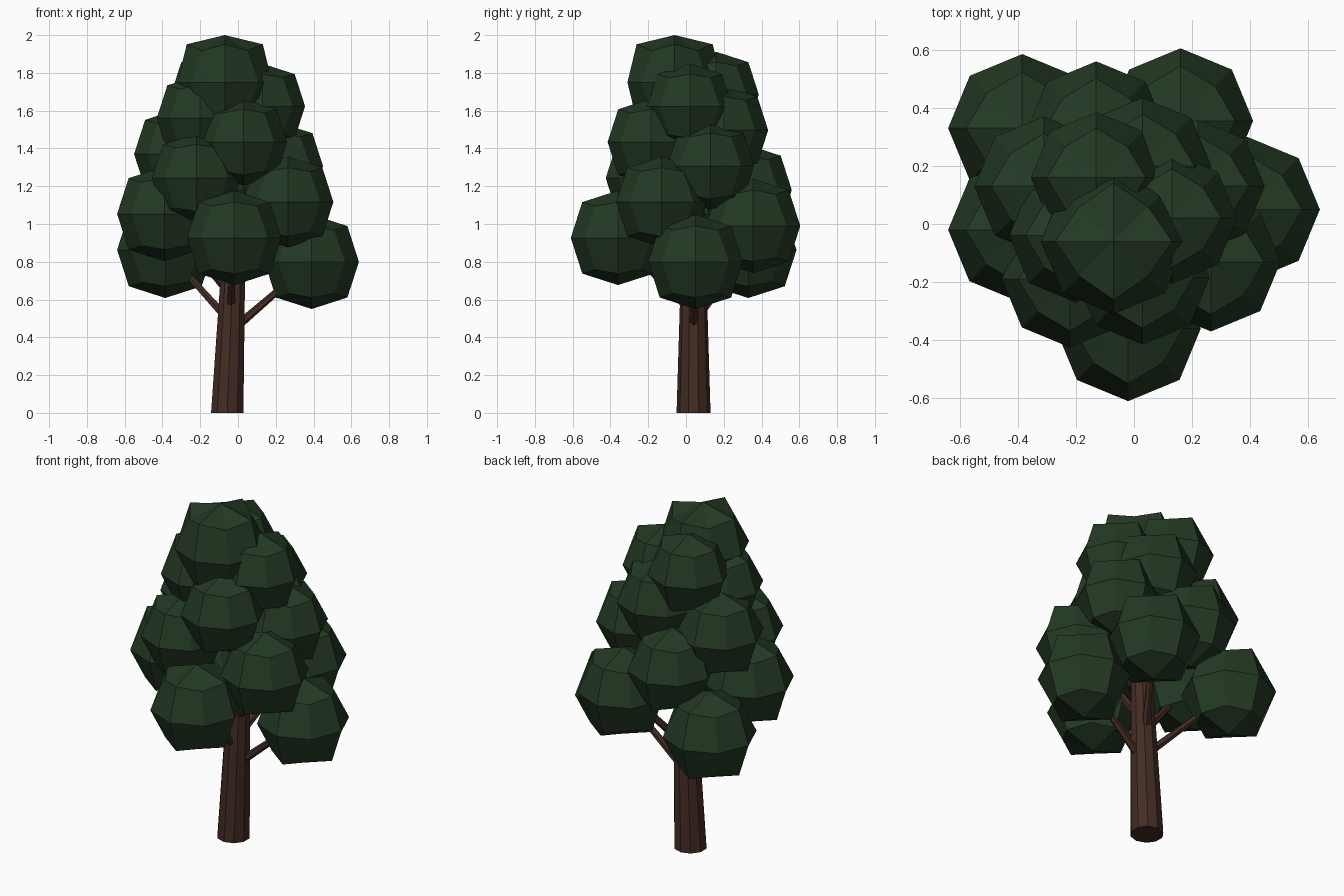
import bpy, bmesh
from mathutils import Vector

if "Cube" in bpy.data.objects:
    bpy.data.objects.remove(bpy.data.objects["Cube"])


def material(name, rgb):
    m = bpy.data.materials.new(name)
    m.diffuse_color = (*rgb, 1)
    m.use_nodes = True
    m.node_tree.nodes["Principled BSDF"].inputs["Base Color"].default_value = m.diffuse_color
    return m


bark = material("brown bark", (0.056, 0.025, 0.017))
leaf = material("dark green leaves", (0.017, 0.040, 0.017))


def finish(name, bm, mat):
    bmesh.ops.recalc_face_normals(bm, faces=bm.faces)
    me = bpy.data.meshes.new(name)
    bm.to_mesh(me)
    bm.free()
    me.materials.append(mat)
    bpy.context.collection.objects.link(bpy.data.objects.new(name, me))


def limb(name, a, b, r1, r2, sides, upright=False):
    """Tapered cylinder between two points."""
    a, b = Vector(a), Vector(b)
    d = b - a
    bm = bmesh.new()
    bmesh.ops.create_cone(bm, cap_ends=True, segments=sides, radius1=r1, radius2=r2,
                          depth=d.z if upright else d.length)
    if upright:  # leaning by shear keeps the base flat on the ground
        for v in bm.verts:
            t = v.co.z / d.z + 0.5
            v.co += a + Vector((d.x * t, d.y * t, d.z / 2))
    else:
        q = d.to_track_quat('Z', 'Y')
        for v in bm.verts:
            v.co = q @ v.co + (a + b) / 2
    finish(name, bm, bark)


def clump(name, c, r, shoulder):
    """Eight-sided low-poly ball, full along the axes and flatter at the corners."""
    bm = bmesh.new()
    bmesh.ops.create_uvsphere(bm, u_segments=8, v_segments=4, radius=r)
    for v in bm.verts:
        if 0.3 * r < abs(v.co.z) < 0.9 * r:
            corner = min(abs(v.co.x), abs(v.co.y)) > 0.2 * r
            v.co *= 0.95 if corner else shoulder
        v.co += Vector(c)
    finish(name, bm, leaf)


# trunk, leaning slightly to the right
limb("trunk", (-0.057, 0.04, 0), (-0.01, 0.04, 1.15), 0.09, 0.055, 10, True)

# leaf clumps spiral upward at even height steps: x, y, radius
clumps = [(0.39, 0.05, 0.25), (-0.385, 0.33, 0.255), (-0.02, -0.36, 0.25),
          (0.16, 0.355, 0.25), (-0.39, -0.02, 0.25), (0.265, -0.13, 0.24),
          (-0.13, 0.32, 0.24), (-0.22, -0.19, 0.235), (0.22, 0.13, 0.23),
          (-0.31, 0.13, 0.24), (0.03, -0.185, 0.23), (0.03, 0.20, 0.235),
          (-0.20, -0.04, 0.23), (0.13, 0.02, 0.225), (-0.13, 0.16, 0.225),
          (-0.07, -0.06, 0.25)]
for i, (x, y, r) in enumerate(clumps):
    z = 0.80 + i * 0.95 / 15
    clump(f"leaf_clump_{i + 1}", (x, y, z), r, 1.14 if i == 15 else 1.07)
    # the lower clumps hang on branches
    if i < 6:
        limb(f"branch_{i + 1}", (-0.04, 0.04, 0.43 + 0.05 * i), (x, y, z),
             0.024, 0.014, 6)
